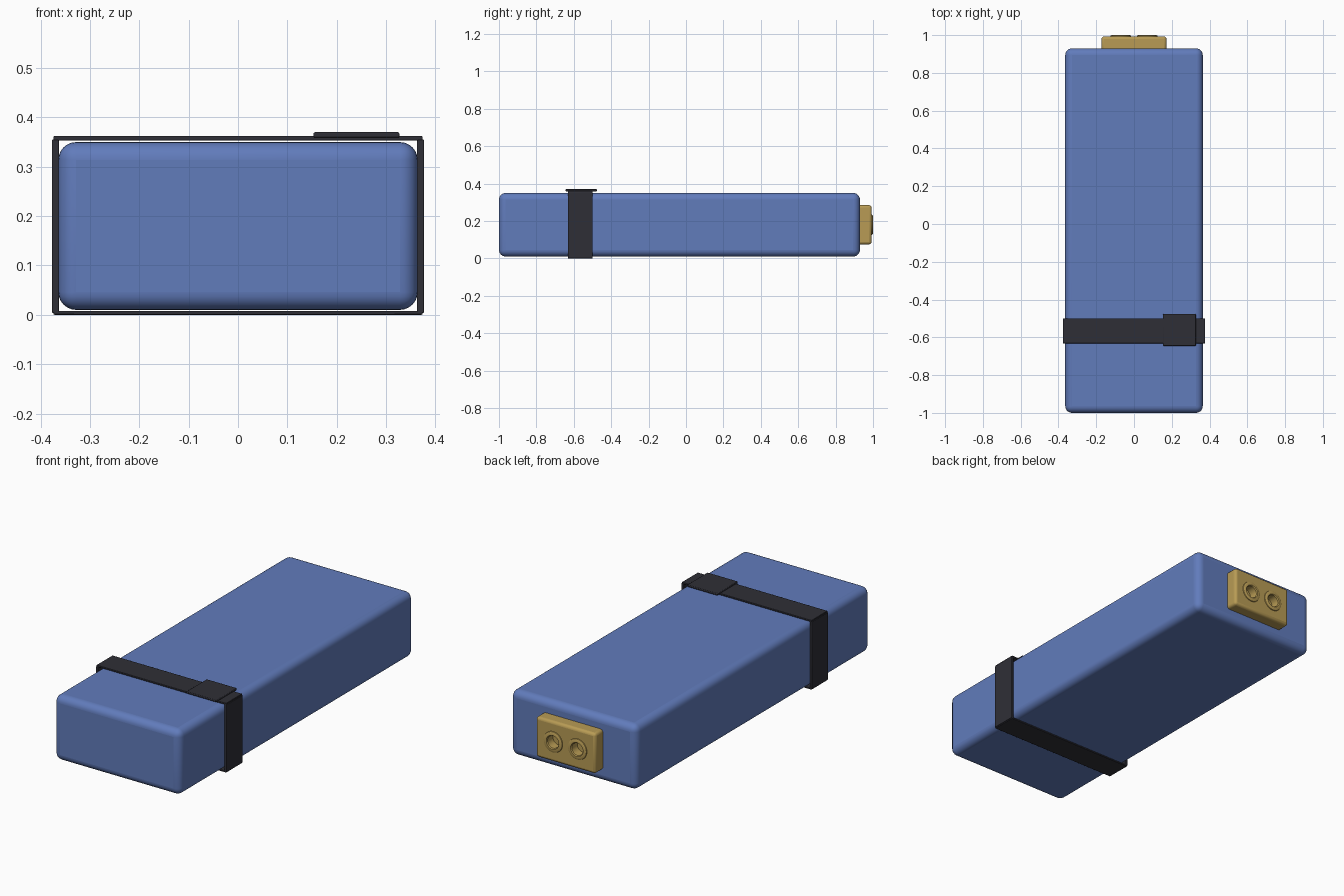
import bpy, math
from mathutils import Matrix

default = bpy.data.objects.get("Cube")
if default:
    bpy.data.objects.remove(default, do_unlink=True)


def material(name, rgb):
    m = bpy.data.materials.new(name)
    m.use_nodes = True
    m.diffuse_color = (*rgb, 1)
    m.node_tree.nodes["Principled BSDF"].inputs["Base Color"].default_value = (*rgb, 1)
    return m


BLUE = material("blue wrap", (0.12, 0.2, 0.5))
BLACK = material("black webbing", (0.028, 0.028, 0.037))
GOLD = material("gold plastic", (0.48, 0.33, 0.09))


def smooth(ob, angle=35):
    bpy.ops.object.select_all(action='DESELECT')
    ob.select_set(True)
    bpy.context.view_layer.objects.active = ob
    bpy.ops.object.shade_smooth_by_angle(angle=math.radians(angle))


def box(name, x, y, z, mat, bevel, segments=2):
    """Rounded box from (min, max) ranges on each axis."""
    bpy.ops.mesh.primitive_cube_add(size=1)
    ob = bpy.context.object
    ob.name = name
    spans = (x, y, z)
    ob.data.transform(Matrix.Translation([(a + b) / 2 for a, b in spans])
                      @ Matrix.Diagonal([b - a for a, b in spans] + [1]))
    ob.data.materials.append(mat)
    mod = ob.modifiers.new("Rounding", 'BEVEL')
    mod.width, mod.segments = bevel, segments
    smooth(ob)
    return ob


# Battery pack body
box("pack_body", (-0.364, 0.364), (-1, 0.93), (0.01, 0.35), BLUE, 0.036, 6)

# Strap wrapped around the pack, with a buckle on top
STRAP_Y = (-0.632, -0.5)
box("strap_top", (-0.374, 0.374), STRAP_Y, (0.353, 0.362), BLACK, 0.002)
box("strap_bottom", (-0.374, 0.374), STRAP_Y, (0, 0.008), BLACK, 0.002)
box("strap_left", (0.363, 0.377), STRAP_Y, (0.004, 0.355), BLACK, 0.002)
box("strap_right", (-0.377, -0.363), STRAP_Y, (0.004, 0.355), BLACK, 0.002)
box("strap_buckle", (0.153, 0.327), (-0.645, -0.476), (0.359, 0.37), BLACK, 0.003)

# Connector block at the back
block = box("connector_block", (-0.172, 0.172), (0.91, 0.993), (0.075, 0.285), GOLD, 0.014, 3)


def socket_ring(name, x):
    """Raised rounded collar turned around the y axis."""
    profile = [(0.032, 0.95), (0.032, 0.995), (0.036, 1), (0.047, 1),
               (0.053, 0.997), (0.055, 0.99)]
    n = 32
    verts = [(x + r * math.cos(2 * math.pi * i / n), y,
              0.18 + r * math.sin(2 * math.pi * i / n))
             for r, y in profile for i in range(n)]
    faces = [(k * n + i, k * n + (i + 1) % n, (k + 1) * n + (i + 1) % n, (k + 1) * n + i)
             for k in range(len(profile) - 1) for i in range(n)]
    faces.append(tuple(reversed(range(n))))
    mesh = bpy.data.meshes.new(name)
    mesh.from_pydata(verts, [], [f[::-1] for f in faces])
    mesh.materials.append(GOLD)
    ob = bpy.data.objects.new(name, mesh)
    bpy.context.collection.objects.link(ob)
    smooth(ob)


# Two sockets: bore through the block plus a collar
for side, x in (("left", 0.07), ("right", -0.07)):
    bpy.ops.mesh.primitive_cylinder_add(vertices=32, radius=0.034, depth=0.1,
                                        location=(x, 0.999, 0.18),
                                        rotation=(math.pi / 2, 0, 0))
    cutter = bpy.context.object
    cutter.name = f"socket_cutter_{side}"
    cutter.hide_render = True
    cutter.hide_set(True)
    cut = block.modifiers.new(f"Bore {side}", 'BOOLEAN')
    cut.operation, cut.solver, cut.object = 'DIFFERENCE', 'EXACT', cutter
    socket_ring(f"socket_ring_{side}", x)
